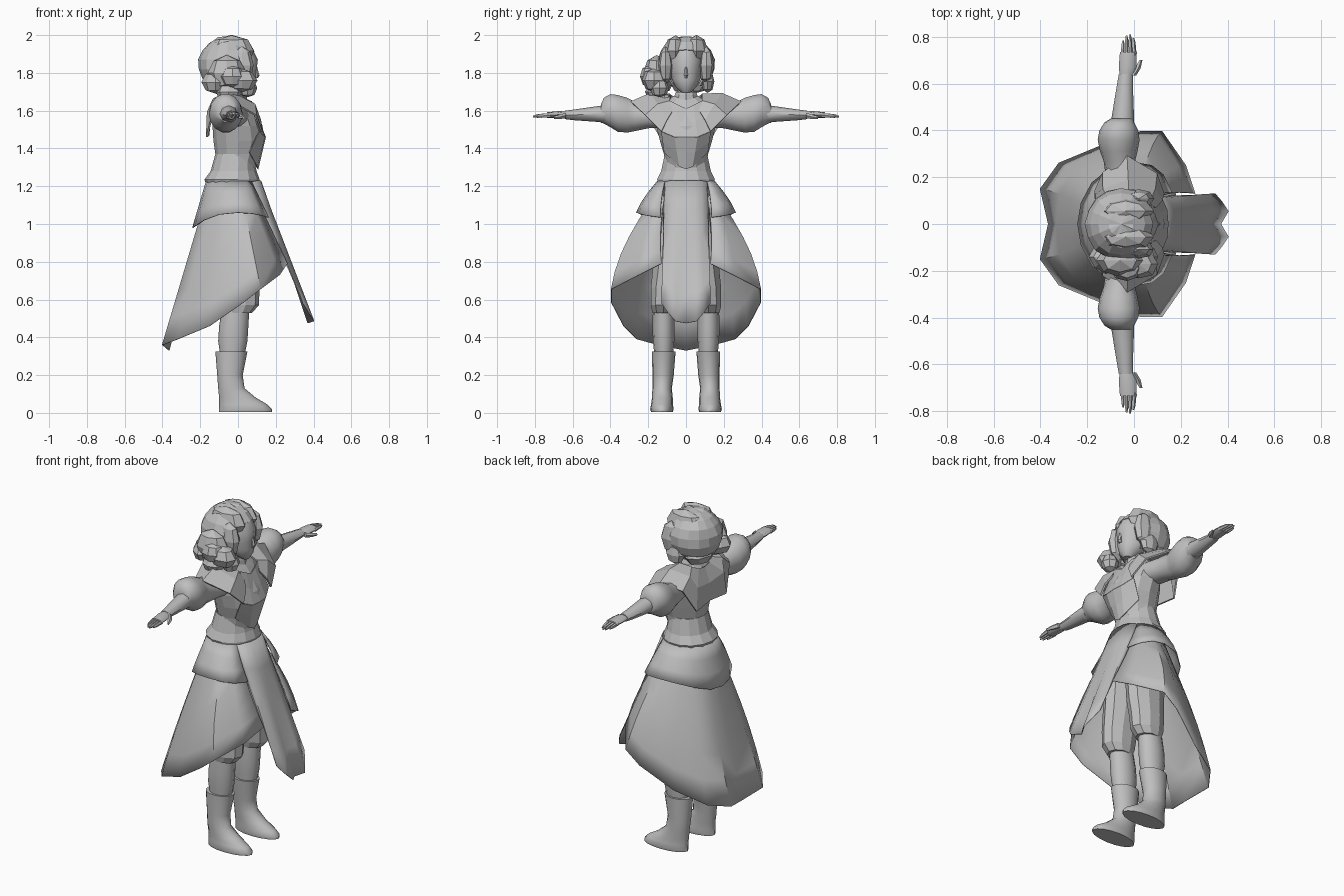
import bpy, bmesh, math, random
from mathutils import Vector

random.seed(4)
grey = bpy.data.materials.new("plain_grey")
grey.diffuse_color = (0.52, 0.52, 0.52, 1)


def finish(name, bm, smooth=None, mirror=False, thick=0):
    """Turn a bmesh into an object, with mirroring across y and thickness."""
    bmesh.ops.recalc_face_normals(bm, faces=bm.faces)
    me = bpy.data.meshes.new(name)
    bm.to_mesh(me)
    bm.free()
    ob = bpy.data.objects.new(name, me)
    bpy.context.collection.objects.link(ob)
    me.materials.append(grey)
    if mirror:
        m = ob.modifiers.new("mirror", 'MIRROR')
        m.use_axis = (False, True, False)
        m.merge_threshold = 0.002
    if thick:
        s = ob.modifiers.new("thickness", 'SOLIDIFY')
        s.thickness = thick
        s.offset = 0
    if smooth:
        bpy.ops.object.select_all(action='DESELECT')
        ob.select_set(True)
        bpy.context.view_layer.objects.active = ob
        bpy.ops.object.shade_smooth_by_angle(angle=math.radians(smooth))
    return ob


def grid(bm, rows, closed):
    """Skin rows of points with quads."""
    vs = [[bm.verts.new(p) for p in r] for r in rows]
    n = len(rows[0])
    for a, b in zip(vs, vs[1:]):
        for i in range(n if closed else n - 1):
            j = (i + 1) % n
            bm.faces.new((a[i], a[j], b[j], b[i]))
    return vs


def loft(name, axis, sections, n=12, smooth=None, mirror=False):
    """Sections are (position, a0, a1, b0, b1): the extents of an ellipse.
    axis z: a = x, b = y.  axis y: a = x, b = z."""
    rows = []
    for p, a0, a1, b0, b1 in sections:
        row = []
        for i in range(n):
            t = 2 * math.pi * i / n
            a = (a0 + a1) / 2 + (a1 - a0) / 2 * math.cos(t)
            b = (b0 + b1) / 2 + (b1 - b0) / 2 * math.sin(t)
            row.append((a, b, p) if axis == 'z' else (a, p, b))
        rows.append(row)
    bm = bmesh.new()
    vs = grid(bm, rows, True)
    bm.faces.new(vs[0])
    bm.faces.new(vs[-1])
    return finish(name, bm, smooth, mirror)


def blob(name, c, r, sub=2, jitter=0.0, cut=None, thick=0):
    """Faceted lump of hair."""
    bm = bmesh.new()
    bmesh.ops.create_uvsphere(bm, u_segments=8 * sub, v_segments=5 * sub - 1, radius=1)
    for v in bm.verts:
        k = 1 + random.uniform(-jitter, jitter)
        v.co = Vector([c[i] + r[i] * v.co[i] * k for i in range(3)])
    if cut:
        dead = [f for f in bm.faces if cut(f.calc_center_median())]
        bmesh.ops.delete(bm, geom=dead, context='FACES')
    return finish(name, bm, thick=thick)


def sheet(name, top, hem, rows, bulge=0.0, smooth=40):
    """Cloth hanging from top points to hem points, bowed outward in y."""
    pts = []
    for k in range(rows + 1):
        t = k / rows
        row = []
        for a, b in zip(top, hem):
            p = Vector(a).lerp(Vector(b), t)
            p.y += bulge * math.sin(math.pi * t) * p.y / 0.3
            row.append(p)
        pts.append(row)
    bm = bmesh.new()
    grid(bm, pts, False)
    return finish(name, bm, smooth, True, 0.005)


# Boots
loft("boots", 'z', [(0.005, -.10, .18, .07, .185), (.02, -.10, .18, .065, .19),
     (.045, -.10, .155, .07, .185), (.08, -.10, .095, .07, .18),
     (.13, -.105, .035, .075, .178), (.2, -.11, .025, .065, .178),
     (.325, -.12, .05, .055, .18)], 16, 45, True)
# Legs
loft("legs", 'z', [(.28, -.09, .03, .07, .165), (.38, -.105, .05, .062, .175),
     (.46, -.10, .055, .06, .178), (.55, -.085, .06, .065, .175)], 12, 60, True)
# Short breeches gathered at the knee
loft("breeches", 'z', [(.53, -.07, .075, .06, .18), (.57, -.09, .11, .05, .19),
     (.66, -.10, .115, .04, .19), (.76, -.11, .12, .02, .18),
     (1.0, -.14, .12, .0, .16), (1.15, -.14, .1, .0, .14)], 10, None, True)

# Long skirt, open at the front and trailing behind
hem = [(.26, .13, .79), (.22, .25, .73), (.12, .395, .655), (.03, .395, .585),
       (-.15, .33, .46), (-.32, .26, .39), (-.40, .15, .36), (-.365, 0, .33)]
angles = [48, 62, 75, 92, 115, 138, 160, 180]
waist = [(-.025 + .13 * math.cos(math.radians(a)),
          .138 * math.sin(math.radians(a)), 1.21) for a in angles]
sheet("long_skirt", waist, hem, 6, .04)
# Short overskirt
over_top = [(-.025 + (x + .025) * 1.1, y * 1.1, 1.225) for x, y, z in waist]
over_hem = [(.16, .135, 1.035), (.125, .21, 1.045), (.075, .25, 1.055),
            (0, .262, 1.06), (-.10, .24, 1.05), (-.18, .175, 1.02),
            (-.225, .09, .99), (-.24, 0, .98)]
sheet("short_overskirt", over_top, over_hem, 3, .015)
# Front panel, folded back along its sides
sheet("front_panel", [(.12, 0, 1.23), (.115, .045, 1.23), (.10, .08, 1.23),
      (.08, .105, 1.225), (.055, .115, 1.22)],
      [(.37, 0, .475), (.402, .055, .485), (.375, .095, .53), (.345, .13, .58),
       (.325, .125, .63)], 5)

# Hip flare of the bodice
loft("bodice_hips", 'z', [(1.20, -.165, .115, -.145, .145), (1.235, -.178, .115, -.157, .157),
     (1.28, -.145, .098, -.135, .135), (1.37, -.12, .085, -.115, .115)], 14)
# Bodice and chest
loft("bodice", 'z', [(1.29, -.115, .095, -.105, .105), (1.37, -.12, .12, -.117, .117),
     (1.44, -.13, .14, -.138, .138), (1.52, -.135, .13, -.158, .158),
     (1.59, -.125, .095, -.165, .165), (1.64, -.11, .06, -.14, .14),
     (1.675, -.085, .035, -.07, .07)], 12)
# Pointed waistcoat front
breast = [(.145, 0, 1.46), (.14, .06, 1.46), (.11, .13, 1.49)]
sheet("waistcoat_front",
      [(.085, 0, 1.61), (.08, .04, 1.63), (.07, .08, 1.65)], breast, 2, smooth=None)
sheet("waistcoat_point", breast,
      [(.105, 0, 1.29), (.10, .035, 1.305), (.06, .115, 1.38)], 2, smooth=None)

# Wide shoulder collar wrapping to the back
inner = [(.09, .07, 1.60), (.06, .085, 1.65), (-.02, .085, 1.685),
         (-.09, .08, 1.68), (-.115, .05, 1.665), (-.12, 0, 1.66)]
outer = [(.125, .13, 1.49), (.095, .215, 1.575), (-.03, .29, 1.645),
         (-.13, .22, 1.60), (-.165, .14, 1.46), (-.155, 0, 1.47)]
lift = [(.01, 0, .005), (.01, 0, .02), (0, 0, .025),
        (-.02, 0, .02), (-.02, .03, .03), (-.015, 0, .01)]
mid = [tuple((a + b) / 2 + d for a, b, d in zip(p, q, o))
       for p, q, o in zip(inner, outer, lift)]
bm = bmesh.new()
grid(bm, [inner, mid, outer], False)
finish("shoulder_collar", bm, None, True, .01)

# Puffed sleeves
loft("puff_sleeves", 'y', [(.12, -.11, .06, 1.51, 1.63), (.20, -.12, .03, 1.505, 1.635),
     (.27, -.13, .005, 1.49, 1.65), (.31, -.145, .015, 1.482, 1.67),
     (.36, -.155, .024, 1.485, 1.685), (.40, -.148, .018, 1.51, 1.69),
     (.435, -.125, 0, 1.53, 1.67), (.45, -.10, -.005, 1.535, 1.635)], 14, 40, True)
# Forearms
loft("forearms", 'y', [(.43, -.098, 0, 1.535, 1.63), (.46, -.095, .0, 1.54, 1.625),
     (.60, -.072, -.005, 1.55, 1.605), (.64, -.065, -.005, 1.555, 1.60)], 8, 50, True)
# Hands
loft("palms", 'y', [(.63, -.06, -.005, 1.56, 1.595), (.67, -.065, .01, 1.56, 1.598),
     (.735, -.06, .012, 1.56, 1.592)], 8, 50, True)
for i, tip in enumerate((.785, .805, .81, .795)):
    x = -.05 + i * .0175
    loft(f"finger_{i + 1}", 'y', [(.72, x - .009, x + .009, 1.562, 1.588),
         (tip - .02, x - .005 - i * .002, x + .01 - i * .002, 1.562, 1.582),
         (tip, x - i * .003, x + .007 - i * .003, 1.564, 1.574)], 5, None, True)
loft("thumbs", 'y', [(.635, -.02, .01, 1.56, 1.59), (.665, .0, .028, 1.555, 1.58),
     (.70, .022, .036, 1.555, 1.57)], 5, None, True)

# Neck and stand collar
loft("neck", 'z', [(1.62, -.07, .035, -.05, .05), (1.76, -.06, .03, -.042, .042)], 10)
loft("stand_collar", 'z', [(1.645, -.095, .05, -.075, .075), (1.685, -.085, .045, -.062, .062),
     (1.70, -.08, .04, -.055, .055)], 10)
# Head and nose
loft("head", 'z', [(1.695, .015, .07, -.022, .022), (1.725, -.03, .09, -.055, .055),
     (1.765, -.09, .098, -.075, .075), (1.81, -.12, .098, -.085, .085),
     (1.87, -.13, .105, -.088, .088), (1.93, -.12, .075, -.075, .075)], 12, 40)
loft("nose", 'z', [(1.772, .085, .105, -.012, .012), (1.785, .085, .114, -.011, .011),
     (1.83, .085, .102, -.006, .006)], 5)

# Hair cap, cut open around the face and the nape
blob("hair_cap", (-.055, 0, 1.845), (.15, .15, .145), 2, .03,
     lambda p: (p.x > .0 and abs(p.y) < .09 and p.z < 1.92) or p.z < 1.725, .012)
# Swept locks either side of a centre parting
for s in (-1, 1):
    blob("parted_lock", (-.035, s * .055, 1.915), (.12, .06, .085), 1, .03)
    blob("side_lock", (.02, s * .108, 1.84), (.065, .04, .10), 1, .04)
blob("jaw_lock", (-.01, .115, 1.755), (.06, .035, .06), 1, .04)
blob("nape_hair", (-.10, .02, 1.75), (.08, .11, .065), 1, .04)
# Bunch of curls on one side
for c, r in [((-.06, -.155, 1.80), (.10, .07, .09)), ((-.12, -.14, 1.75), (.07, .07, .06)),
             ((.02, -.17, 1.76), (.08, .065, .065)), ((-.03, -.19, 1.78), (.07, .055, .06)),
             ((-.05, -.16, 1.70), (.07, .055, .05)), ((.05, -.14, 1.72), (.05, .05, .05)),
             ((.0, -.115, 1.65), (.04, .04, .045))]:
    blob("hair_curl", c, r, 1, .06)
